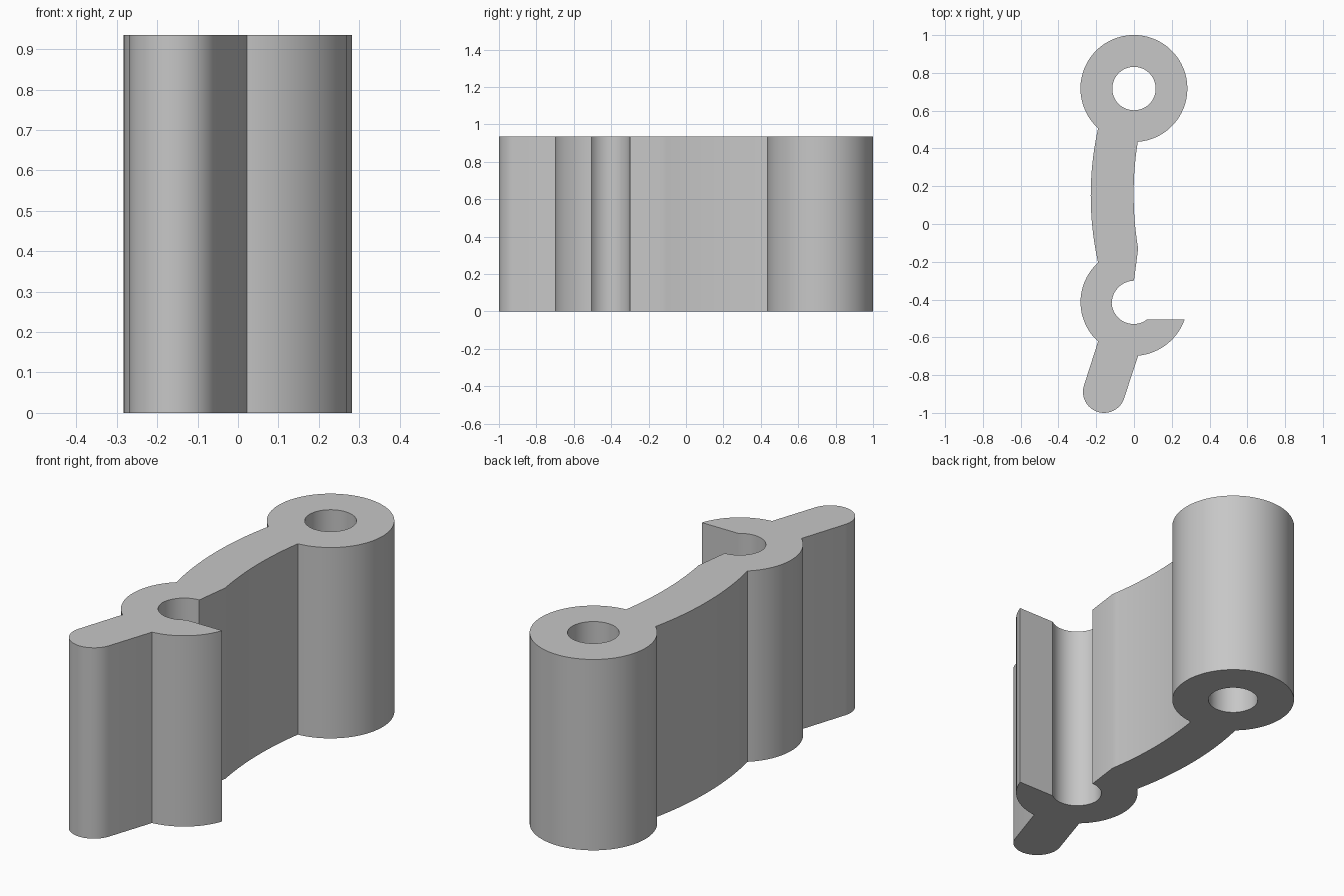
import bpy, bmesh, math
from mathutils import Vector

HEIGHT = 0.935

cube = bpy.data.objects.get("Cube")
if cube:
    bpy.data.objects.remove(cube, do_unlink=True)


def arc(a, m, b, steps=24):
    """Points on the arc from a through m up to, but not including, b."""
    a, m, b = Vector(a), Vector(m), Vector(b)
    u, v = m - a, b - a
    d = 2 * u.cross(v)
    centre = a + Vector((v.y * u.dot(u) - u.y * v.dot(v),
                         u.x * v.dot(v) - v.x * u.dot(u))) / d
    r = a - centre
    start = math.atan2(r.y, r.x)
    end = math.atan2(b.y - centre.y, b.x - centre.x)
    sweep = (end - start) % math.tau
    if d < 0:
        sweep -= math.tau
    return [centre + r.length * Vector((math.cos(start + sweep * i / steps),
                                        math.sin(start + sweep * i / steps)))
            for i in range(steps)]


# Corners shared by neighbouring parts of the outline
eye_right, eye_left = (0.02, 0.435), (-0.19, 0.507)
hook_top, hook_bottom = (-0.19, -0.205), (-0.19, -0.622)
tail_left, tail_right = (-0.265, -0.855), (-0.053, -0.925)
lip_root, lip_tip = (0.022, -0.697), (0.268, -0.505)
seat_start, seat_mid, seat_end = (0.07, -0.505), (-0.118, -0.42), (0, -0.3)

outline = (
    arc(eye_right, (0.1, 0.982), eye_left, 64)         # round eye
    + arc(eye_left, (-0.229, 0.152), hook_top)         # arm, outer side
    + arc(hook_top, (-0.283, -0.413), hook_bottom)     # back of the hook
    + [Vector(hook_bottom)]
    + arc(tail_left, (-0.16, -1.0), tail_right)        # rounded tail
    + [Vector(tail_right)]
    + arc(lip_root, (0.172, -0.638), lip_tip)          # hook lip
    + [Vector(lip_tip)]
    + arc(seat_start, (-0.03, -0.526), seat_mid)       # hook seat
    + arc(seat_mid, (-0.079, -0.332), seat_end, 12)
    + [Vector(seat_end)]
    + arc((0.022, -0.13), (-0.002, 0.15), eye_right)   # arm, inner side
)

# Pin hole through the eye
hole = [Vector((0.115 * math.cos(t), 0.717 + 0.115 * math.sin(t)))
        for t in (math.tau * i / 48 for i in range(48))]

# Fill the section and extrude it to full height
bm = bmesh.new()
edges = []
for loop in (outline, hole):
    verts = [bm.verts.new((p.x, p.y, 0)) for p in loop]
    edges += [bm.edges.new((verts[i - 1], verts[i])) for i in range(len(verts))]
bmesh.ops.triangle_fill(bm, use_beauty=True, edges=edges, normal=(0, 0, 1))
result = bmesh.ops.extrude_face_region(bm, geom=bm.faces[:], use_keep_orig=True)
top = [g for g in result["geom"] if isinstance(g, bmesh.types.BMVert)]
bmesh.ops.translate(bm, verts=top, vec=(0, 0, HEIGHT))
bmesh.ops.recalc_face_normals(bm, faces=bm.faces[:])

mesh = bpy.data.meshes.new("hooked_link")
bm.to_mesh(mesh)
bm.free()
link = bpy.data.objects.new("hooked_link", mesh)
bpy.context.collection.objects.link(link)

# Plain grey finish
grey = bpy.data.materials.new("plain grey")
grey.use_nodes = True
colour = (0.57, 0.57, 0.57, 1)
grey.diffuse_color = colour
grey.node_tree.nodes["Principled BSDF"].inputs["Base Color"].default_value = colour
mesh.materials.append(grey)

bpy.ops.object.select_all(action="DESELECT")
link.select_set(True)
bpy.context.view_layer.objects.active = link
bpy.ops.object.shade_smooth_by_angle(angle=math.radians(20))
